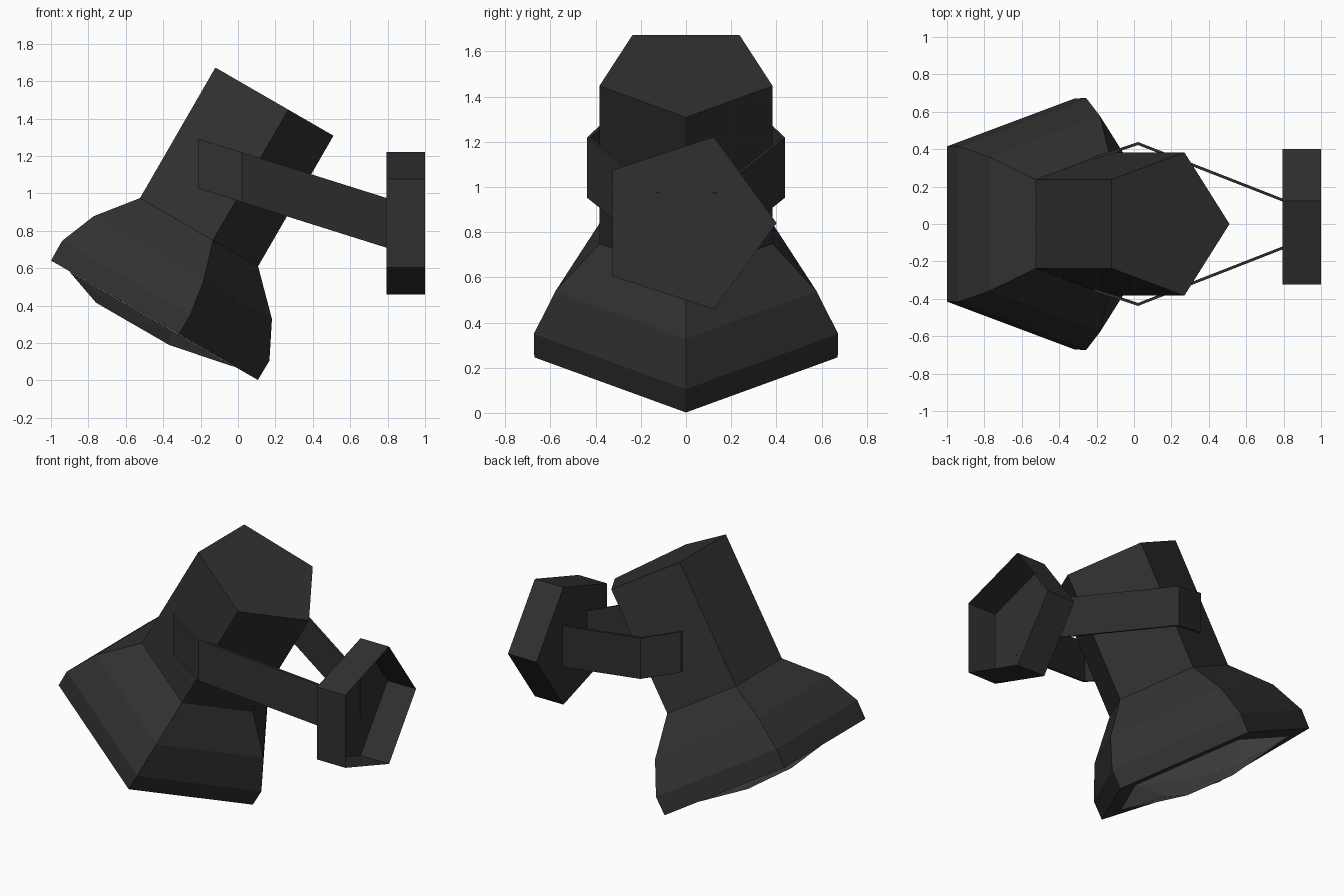
import bpy, bmesh, math
from mathutils import Matrix, Vector

if "Cube" in bpy.data.objects:
    bpy.data.objects.remove(bpy.data.objects["Cube"])

SIDES = 5


def material(name, value):
    m = bpy.data.materials.new(name)
    m.diffuse_color = (value, value, value, 1)
    m.use_nodes = True
    m.node_tree.nodes["Principled BSDF"].inputs["Base Color"].default_value = m.diffuse_color
    return m


black = material("matte_black", 0.03)
grey = material("lens_grey", 0.26)


def finish(name, bm, mat, matrix=Matrix()):
    bmesh.ops.recalc_face_normals(bm, faces=bm.faces)
    bm.transform(matrix)
    me = bpy.data.meshes.new(name)
    bm.to_mesh(me)
    bm.free()
    me.materials.append(mat)
    ob = bpy.data.objects.new(name, me)
    bpy.context.collection.objects.link(ob)
    return ob


def lathe(name, rings, mat, matrix, cap_start=True, cap_end=True):
    """Five-sided stack of (radius, height, twist) rings."""
    bm = bmesh.new()
    loops = []
    for r, h, twist in rings:
        loops.append([bm.verts.new((r * math.cos(twist + i * math.tau / SIDES),
                                    r * math.sin(twist + i * math.tau / SIDES), h))
                      for i in range(SIDES)])
    for k in range(len(loops) - 1):
        a, b = loops[k], loops[k + 1]
        twisted = rings[k][2] != rings[k + 1][2]
        for i in range(SIDES):
            j = (i + 1) % SIDES
            if twisted:
                bm.faces.new((a[i], a[j], b[i]))
                bm.faces.new((a[j], b[j], b[i]))
            else:
                bm.faces.new((a[i], a[j], b[j], b[i]))
    if cap_start:
        bm.faces.new(loops[0])
    if cap_end:
        bm.faces.new(loops[-1])
    return finish(name, bm, mat, matrix)


# Lamp head: tilted 30 degrees, origin at the centre of the rim
tilt = Matrix.Translation((-0.505, 0, 0.355)) @ Matrix.Rotation(math.radians(30), 4, 'Y')
lathe("lamp_head", [(0.706, 0, 0), (0.708, 0.12, 0), (0.608, 0.32, 0),
                    (0.403, 0.527, 0), (0.403, 1.333, 0)], black, tilt)

# Shallow faceted lens bulging out of the rim
lathe("lens", [(0.568, -0.001, 0), (0.25, -0.075, math.pi / SIDES)],
      grey, tilt, cap_start=False)

# Wall mount: five-sided cup, open towards the wall
cup_matrix = Matrix.Translation((0.795, 0, 0.84)) @ Matrix(
    ((0, 0, 1, 0), (1, 0, 0, 0), (0, 1, 0, 0), (0, 0, 0, 1)))
lathe("wall_mount", [(0.401, 0, 0), (0.401, 0.205, 0)], black, cup_matrix, cap_end=False)

# Bracket: bent sloping strap, mirrored to the other side
bm = bmesh.new()
sections = []
for x, y in ((-0.215, 0.36), (0.022, 0.438), (0.797, 0.135)):
    z = 1.16 - 0.315 * (x + 0.215)
    sections.append([bm.verts.new((x, y + dy, z + dz)) for dy, dz in
                     ((0, -0.133), (0, 0.133), (-0.016, 0.133), (-0.016, -0.133))])
for a, b in zip(sections, sections[1:]):
    for i in range(4):
        j = (i + 1) % 4
        bm.faces.new((a[i], a[j], b[j], b[i]))
bm.faces.new(sections[0])
bm.faces.new(sections[-1])
bracket = finish("bracket_straps", bm, black)
bracket.modifiers.new("mirror", 'MIRROR').use_axis = (False, True, False)
